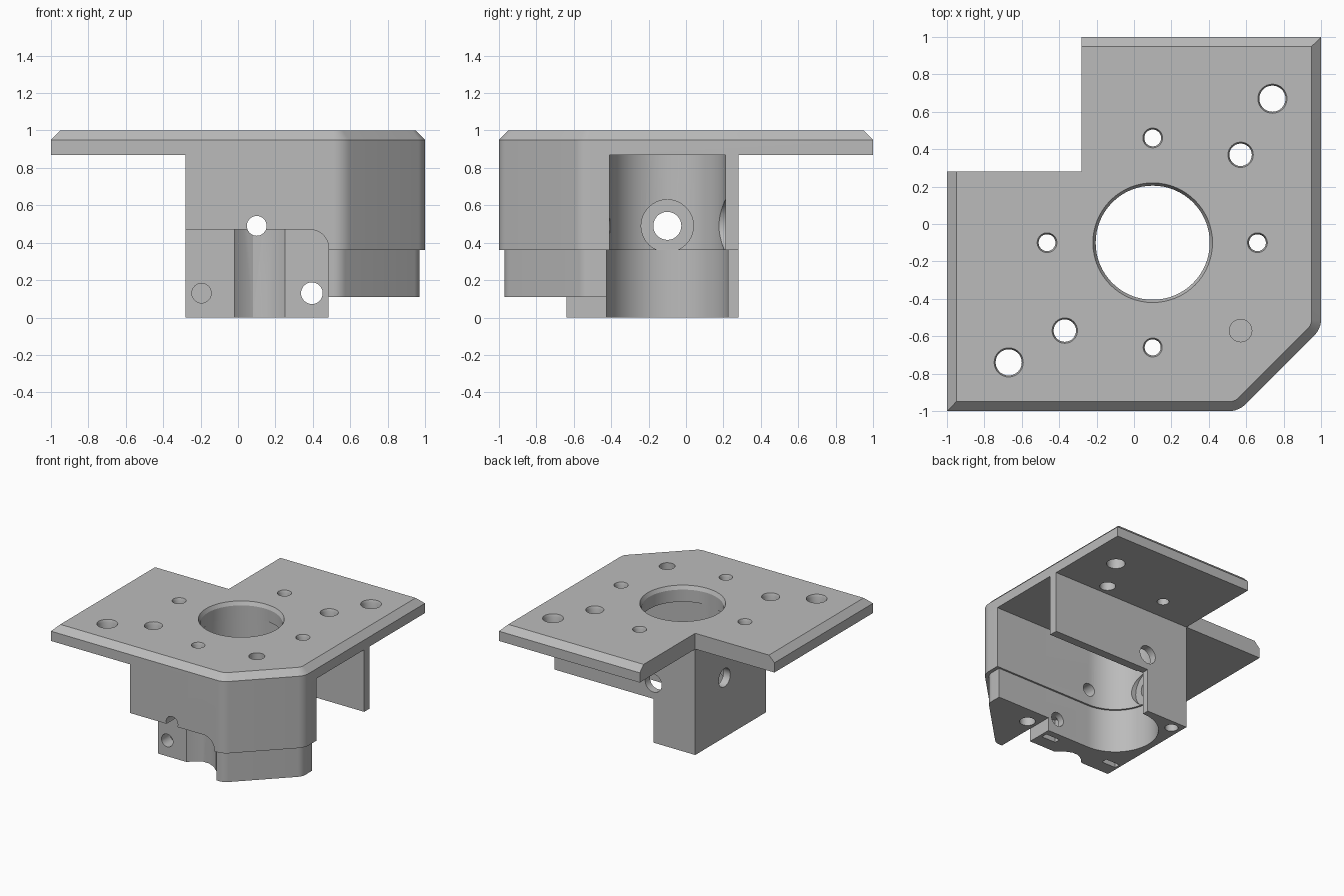
import bpy, bmesh
from math import sin, cos, radians, pi
from mathutils import Vector

cube = bpy.data.objects.get("Cube")
if cube:
    bpy.data.objects.remove(cube, do_unlink=True)

grey = bpy.data.materials.new("plain_grey")
grey.use_nodes = True
grey.diffuse_color = (0.5, 0.5, 0.5, 1)
grey.node_tree.nodes["Principled BSDF"].inputs["Base Color"].default_value = (0.5, 0.5, 0.5, 1)


def loft(name, rings):
    """Closed solid through matching rings of 3D points."""
    bm = bmesh.new()
    loops = [[bm.verts.new(p) for p in ring] for ring in rings]
    n = len(loops[0])
    for a, b in zip(loops, loops[1:]):
        for i in range(n):
            j = (i + 1) % n
            bm.faces.new((a[i], a[j], b[j], b[i]))
    bm.faces.new(loops[0][::-1])
    bm.faces.new(loops[-1])
    bmesh.ops.recalc_face_normals(bm, faces=bm.faces)
    mesh = bpy.data.meshes.new(name)
    bm.to_mesh(mesh)
    bm.free()
    mesh.materials.append(grey)
    obj = bpy.data.objects.new(name, mesh)
    bpy.context.collection.objects.link(obj)
    return obj


def prism(name, outline, z0, z1):
    return loft(name, [[(x, y, z) for x, y in outline] for z in (z0, z1)])


def box(name, x0, x1, y0, y1, z0, z1):
    return prism(name, [(x0, y0), (x1, y0), (x1, y1), (x0, y1)], z0, z1)


def arc(cx, cy, r, a0, a1, n):
    angles = [radians(a0 + (a1 - a0) * i / n) for i in range(n + 1)]
    return [(cx + r * cos(a), cy + r * sin(a)) for a in angles]


def rod(axis, u, v, profile, n=32):
    """Turned solid along an axis; profile holds (position, radius) pairs."""
    rings = []
    for t, r in profile:
        ring = []
        for i in range(n):
            a = 2 * pi * i / n
            p, q = u + r * cos(a), v + r * sin(a)
            ring.append({"x": (t, p, q), "y": (p, t, q), "z": (p, q, t)}[axis])
        rings.append(ring)
    return loft("cutter", rings)


def combine(target, tool, operation="DIFFERENCE"):
    tool.hide_render = True
    mod = target.modifiers.new("combine", "BOOLEAN")
    mod.operation, mod.solver, mod.object = operation, "EXACT", tool
    bpy.ops.object.select_all(action="DESELECT")
    bpy.context.view_layer.objects.active = target
    target.select_set(True)
    bpy.ops.object.modifier_apply(modifier=mod.name)
    bpy.data.objects.remove(tool, do_unlink=True)


def clipped_corner(d):
    """Rounded ends of the clipped front corner, inset by d."""
    r = 0.12 - d
    return arc(0.51, -0.88, r, -90, -45, 6) + arc(0.88, -0.51, r, -45, 0, 6)


def plate_outline(d):
    e = 1 - d
    return ([(-e, -e)] + clipped_corner(d)
            + [(e, e), (-0.28, e), (-0.28, 0.28), (-e, 0.28)])


def slot_outline(r):
    return arc(0.1, -0.1, r, 90, 270, 40) + [(1.2, -0.1 - r), (1.2, -0.1 + r)]


# Housing: upper block, inset skirt and foot
body = prism("bracket_body", [(-0.28, -1)] + clipped_corner(0) + [(1, 0.28), (-0.28, 0.28)], 0.36, 0.87)
skirt = prism("skirt", [(-0.28, -0.97)] + clipped_corner(0.03) + [(0.97, -0.3), (-0.28, -0.3)], 0.11, 0.36)
combine(body, skirt, "UNION")
combine(body, box("foot", -0.28, 0.485, -0.64, 0.28, 0, 0.36), "UNION")

# Front recess with one rounded upper corner
recess = ([(-0.4, -0.1), (0.485, -0.1)] + arc(0.385, 0.37, 0.1, 0, 90, 10) + [(-0.4, 0.47)])
combine(body, loft("cutter", [[(x, y, z) for x, z in recess] for y in (-1.1, -0.64)]))

# Screw clearance groove in the recess face
groove = [(-0.02, -0.66), (-0.02, -0.64), (0.03, -0.59), (0.08, -0.565), (0.13, -0.565),
          (0.19, -0.59), (0.25, -0.64), (0.25, -0.66)]
combine(body, prism("cutter", groove, -0.1, 0.47))

# Bore open to the right, wider at the bottom, with a short rear wall
combine(body, prism("cutter", slot_outline(0.31), 0.3, 0.9))
combine(body, prism("cutter", slot_outline(0.325), -0.1, 0.36))
combine(body, box("cutter", 0.1, 1.2, -0.2, 0.4, -0.1, 0.36))

# Top plate with bevelled outer rim
plate = loft("top_plate", [[(x, y, z) for x, y in plate_outline(d)]
                           for z, d in ((0.87, 0), (0.95, 0), (1, 0.05))])
combine(body, plate, "UNION")
combine(body, rod("z", 0.1, -0.1, [(0.8, 0.305), (0.97, 0.305), (1.01, 0.325)], 64))

# Countersunk holes down through the plate: x, y, radius, lower end
for x, y, r, low in ((0.74, 0.67, 0.07, 0.8), (-0.67, -0.74, 0.07, 0.8),
                     (0.57, 0.37, 0.06, 0.8), (-0.37, -0.57, 0.06, 0.8),
                     (0.1, 0.46, 0.045, 0.8), (-0.465, -0.1, 0.045, 0.8),
                     (0.66, -0.1, 0.045, 0.8), (0.1, -0.66, 0.043, 0.4)):
    combine(body, rod("z", x, y, [(low, r), (0.98, r), (1.01, r + 0.012)]))
combine(body, rod("z", 0.57, -0.57, [(0.6, 0.06), (1.1, 0.06)]))

# Cross holes and round pockets inside the bore
combine(body, rod("x", -0.1, 0.49, [(-0.4, 0.075), (0, 0.075)]))
combine(body, rod("x", -0.1, 0.49, [(-0.218, 0.14), (0, 0.14)]))
combine(body, rod("y", 0.1, 0.49, [(0, 0.075), (0.4, 0.075)]))
combine(body, rod("y", 0.1, 0.49, [(0, 0.14), (0.218, 0.14)]))
combine(body, rod("y", 0.1, 0.49, [(-1.1, 0.053), (-0.2, 0.053)]))

# Clamp screw holes in the foot, with nut slots from below
combine(body, rod("y", 0.395, 0.13, [(-0.8, 0.058), (-0.3, 0.058)]))
combine(body, rod("y", -0.195, 0.13, [(-0.8, 0.052), (-0.4, 0.052)]))
for x in (-0.195, 0.395):
    combine(body, box("cutter", x - 0.065, x + 0.065, -0.53, -0.48, -0.1, 0.19))

# Blind holes from below
combine(body, rod("z", -0.2, 0.2, [(-0.1, 0.05), (0.25, 0.05)]))
combine(body, rod("z", 0.57, -0.57, [(0, 0.06), (0.4, 0.06)]))

bpy.ops.object.select_all(action="DESELECT")
bpy.context.view_layer.objects.active = body
body.select_set(True)
bpy.ops.object.shade_smooth_by_angle(angle=radians(25))
